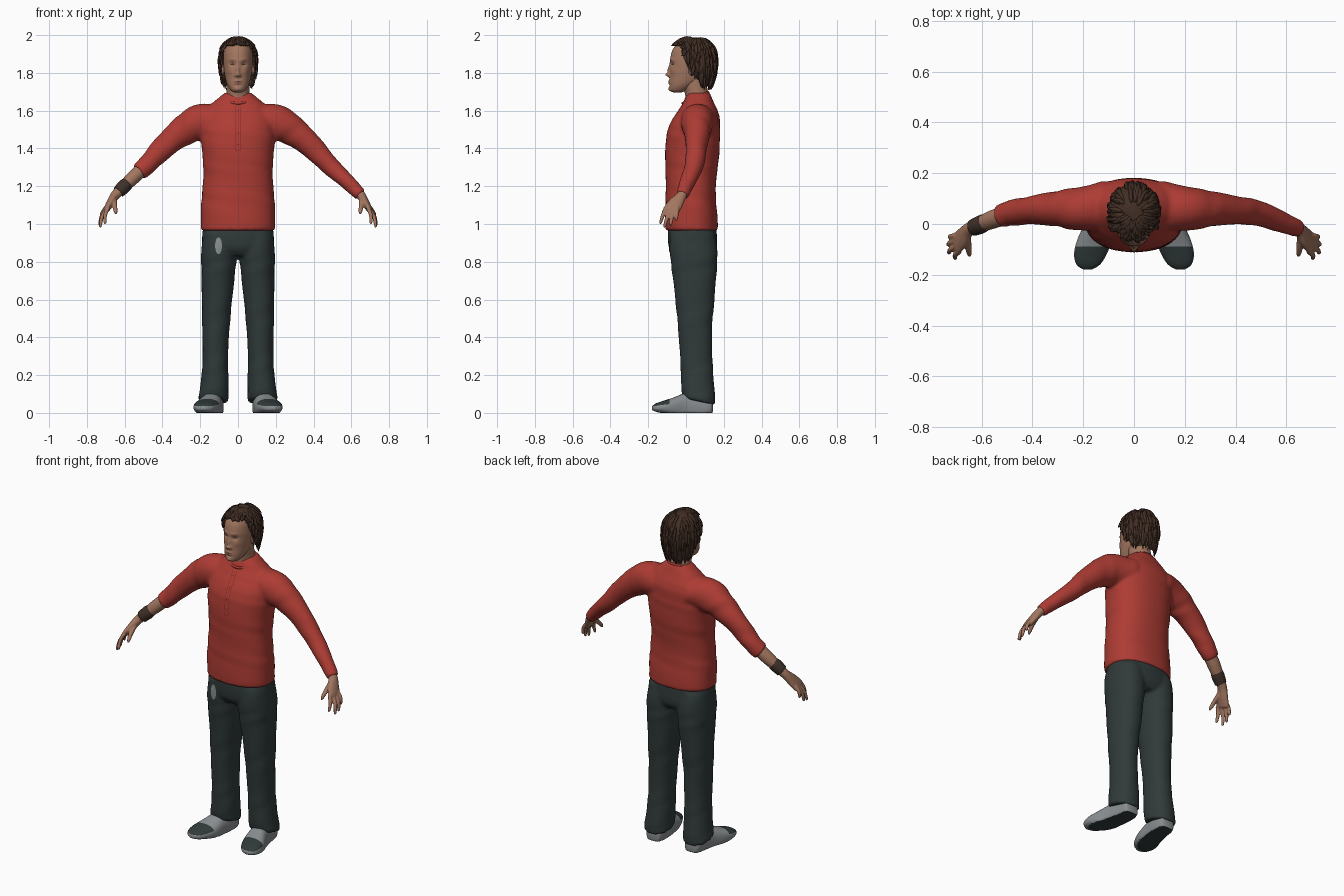
import bpy, bmesh, math, random
from mathutils import Vector

random.seed(4)
if "Cube" in bpy.data.objects:
    bpy.data.objects.remove(bpy.data.objects["Cube"])


def material(name, r, g, b):
    m = bpy.data.materials.new(name)
    m.use_nodes = True
    m.diffuse_color = (r, g, b, 1)
    node = m.node_tree.nodes["Principled BSDF"]
    node.inputs["Base Color"].default_value = (r, g, b, 1)
    node.inputs["Roughness"].default_value = 0.8
    return m


RED = material("shirt red", 0.42, 0.045, 0.034)
SEAM = material("seam dark red", 0.2, 0.02, 0.016)
CLOTH = material("trouser charcoal", 0.03, 0.042, 0.042)
SKIN = material("skin", 0.36, 0.18, 0.115)
LIPS = material("lips", 0.27, 0.11, 0.075)
HAIR = material("hair brown", 0.055, 0.028, 0.018)
SHOE = material("shoe grey", 0.25, 0.27, 0.28)
BAND = material("leather brown", 0.05, 0.03, 0.022)
Z = Vector((0, 0, 1))
Y = Vector((0, 1, 0))


def smooth_path(rows, steps):
    """Catmull-Rom resampling of rows of numbers."""
    out, last = [], len(rows) - 1
    for i in range(last):
        p = [rows[max(0, min(last, i + k))] for k in (-1, 0, 1, 2)]
        for s in range(steps):
            t = s / steps
            out.append([b + t / 2 * (c - a + t * (2 * a - 5 * b + 4 * c - d + t * (3 * (b - c) + d - a)))
                        for a, b, c, d in zip(*p)])
    return out + [list(rows[-1])]


def loft(bm, rows, seg=32, steps=5, axis=None, power=2.0, wrinkle=0.0, side=1):
    """Skin of ellipses; each row is x, y, z, radius one, radius two."""
    rows = smooth_path(rows, steps)
    pts = [Vector((r[0] * side, r[1], r[2])) for r in rows]
    rings = []
    for i, (c, r) in enumerate(zip(pts, rows)):
        tan = axis or (pts[min(i + 1, len(pts) - 1)] - pts[max(i - 1, 0)]).normalized()
        u = Vector((1, 0, 0)) if axis else (Y - tan * tan.y).normalized()
        v = tan.cross(u)
        ring = []
        for k in range(seg):
            a = math.tau * k / seg
            ca, sa = math.cos(a), math.sin(a)
            w = 1 + wrinkle * math.sin(i * 1.1 + 2 * a + math.sin(i * 0.7))
            ring.append(bm.verts.new(c + u * math.copysign(abs(ca) ** (2 / power), ca) * r[3] * w
                                     + v * math.copysign(abs(sa) ** (2 / power), sa) * r[4] * w))
        rings.append(ring)
    for a, b in zip(rings, rings[1:]):
        for k in range(seg):
            bm.faces.new((a[k], a[(k + 1) % seg], b[(k + 1) % seg], b[k]))
    bm.faces.new(rings[0][::-1])
    bm.faces.new(rings[-1])


def finish(name, bm, *mats, voxel=0, smooth=4):
    bmesh.ops.recalc_face_normals(bm, faces=bm.faces)
    mesh = bpy.data.meshes.new(name)
    bm.to_mesh(mesh)
    bm.free()
    for m in mats:
        mesh.materials.append(m)
    mesh.shade_smooth()
    ob = bpy.data.objects.new(name, mesh)
    bpy.context.collection.objects.link(ob)
    if voxel:
        mod = ob.modifiers.new("Blend", "REMESH")
        mod.mode, mod.voxel_size, mod.use_smooth_shade = "VOXEL", voxel, True
        mod = ob.modifiers.new("Relax", "SMOOTH")
        mod.factor, mod.iterations = 0.5, smooth
    return ob


def patch(name, target, cx, cz, rx, rz, mat, square=False, lift=0.003):
    """Thin plate laid on the front of a part."""
    dg = bpy.context.evaluated_depsgraph_get()
    dg.update()
    ev = target.evaluated_get(dg)
    bm = bmesh.new()
    bmesh.ops.create_grid(bm, x_segments=8, y_segments=12, size=1)
    for v in bm.verts:
        x, z = v.co.x, v.co.y
        if not square:
            x, z = x * math.sqrt(1 - z * z / 2), z * math.sqrt(1 - x * x / 2)
        start = Vector((cx + rx * x, -1, cz + rz * z))
        hit, where, _, _ = ev.ray_cast(start, Y)
        v.co = (where if hit else start + Y) - Y * lift
    return finish(name, bm, mat)


# Shirt: torso and both sleeves blended together, right sleeve pushed up
ARM = [(.10, .07, 1.55, .10, .085), (.21, .06, 1.535, .088, .094), (.30, .06, 1.485, .07, .078),
       (.39, .055, 1.41, .057, .063), (.485, .043, 1.31, .051, .05)]
LONG = ARM + [(.57, .012, 1.232, .043, .042), (.65, -.02, 1.153, .034, .034)]
SHORT = ARM + [(.525, .03, 1.275, .047, .047)]
bm = bmesh.new()
TORSO = [(.965, .03, .195, .14), (1.05, .028, .198, .137), (1.15, .025, .191, .133), (1.25, .027, .183, .135),
         (1.35, .032, .188, .142), (1.45, .037, .196, .143), (1.52, .045, .194, .135), (1.58, .06, .182, .115),
         (1.63, .066, .145, .088), (1.67, .066, .1, .07), (1.695, .068, .07, .058)]
loft(bm, [(0, y, z, a, b) for z, y, a, b in TORSO], 48, axis=Z, power=2.3, wrinkle=.008)
loft(bm, LONG, wrinkle=.02)
loft(bm, SHORT, wrinkle=.035, side=-1)
shirt = finish("shirt", bm, RED, voxel=.009, smooth=6)

# Collar band and buttoned front opening
bpy.ops.mesh.primitive_torus_add(major_radius=.073, minor_radius=.007, major_segments=40, minor_segments=8,
                                 location=(0, .05, 1.668), rotation=(.4, 0, 0))
collar = bpy.context.object
collar.name = "collar"
collar.data.materials.append(RED)
collar.data.shade_smooth()
for x in (-.012, .012):
    patch("placket_seam", shirt, x, 1.505, .0014, .118, SEAM, True)
patch("placket_end", shirt, 0, 1.387, .013, .0015, SEAM, True)
for i in range(4):
    patch("button", shirt, 0, 1.6 - i * .06, .004, .004, SEAM)

# Trousers: hips and legs blended, hem lower at the heel
bm = bmesh.new()
HIPS = [(.99, .033, .183, .126), (.93, .034, .19, .13), (.87, .037, .184, .126), (.83, .04, .16, .10)]
LEG = [(.95, .095, .035, .09, .12), (.85, .10, .04, .096, .125), (.75, .104, .044, .089, .119),
       (.6, .111, .047, .08, .104), (.45, .117, .048, .073, .09), (.3, .12, .054, .067, .086),
       (.18, .123, .06, .072, .087), (.09, .129, .066, .079, .088), (.06, .13, .07, .078, .082)]
loft(bm, [(0, y, z, a, b) for z, y, a, b in HIPS], 48, axis=Z, power=2.3)
for s in (1, -1):
    loft(bm, [(x, y, z, a, b) for z, x, y, a, b in LEG], axis=Z, power=2.2, wrinkle=.015, side=s)
for v in bm.verts:
    v.co.z -= (v.co.y - .07) * .3 * max(0, 1 - v.co.z / .2)
trousers = finish("trousers", bm, CLOTH, voxel=.009)
patch("worn_patch", trousers, -.103, .885, .018, .045, SHOE)

# Shoes: grey body, dark toe panel and dark sole
for s, name in ((1, "left_shoe"), (-1, "right_shoe")):
    bm = bmesh.new()
    loft(bm, [(.128, .142, .03, .02, .02), (.128, .13, .03, .045, .045), (.13, .07, .03, .054, .07),
              (.14, 0, .03, .058, .075), (.158, -.07, .03, .068, .05), (.172, -.12, .03, .064, .034),
              (.18, -.16, .028, .046, .022), (.183, -.18, .025, .015, .01)], 40, 6, axis=-Y, power=2.4, side=s)
    for v in bm.verts:
        v.co.z = max(v.co.z, 0)
    bmesh.ops.recalc_face_normals(bm, faces=bm.faces)
    for f in bm.faces:
        c = f.calc_center_median()
        toe = c.y < -.085 and c.z > .036 and f.normal.z > .4
        f.material_index = 1 if toe or (c.z < .004 and f.normal.z < -.7) else 0
    finish(name, bm, SHOE, CLOTH)

# Arms and hands: wrist, palm, four fingers and thumb
FINGERS = [((.688, -.108, 1.085), (.705, -.137, 1.0)), ((.698, -.088, 1.075), (.731, -.115, .982)),
           ((.702, -.066, 1.075), (.733, -.083, .99)), ((.70, -.046, 1.085), (.727, -.052, 1.018))]
for s, name in ((1, "left_hand"), (-1, "right_hand")):
    bm = bmesh.new()
    loft(bm, [(.47, .045, 1.325, .036, .036), (.55, .02, 1.25, .037, .037), (.61, -.004, 1.192, .03, .031),
              (.65, -.022, 1.152, .027, .025), (.675, -.052, 1.112, .039, .021), (.695, -.075, 1.078, .043, .016),
              (.70, -.08, 1.066, .035, .01)], 24, side=s)
    for a, b in FINGERS:
        a, b = Vector(a), Vector(b)
        mid = a.lerp(b, .5) + Vector((.007, 0, .004))
        loft(bm, [(*a, .011, .012), (*mid, .0105, .0105), (*a.lerp(b, .93), .008, .008), (*b, .002, .002)],
             10, 4, side=s)
    loft(bm, [(.655, -.045, 1.13, .017, .015), (.652, -.09, 1.095, .013, .013), (.648, -.118, 1.065, .01, .01),
              (.646, -.125, 1.05, .003, .003)], 10, 4, side=s)
    finish(name, bm, SKIN, voxel=.0045, smooth=3)
bm = bmesh.new()
loft(bm, [(.588, .006, 1.213, .034, .035), (.605, -.003, 1.197, .036, .037), (.632, -.014, 1.17, .033, .033)],
     24, side=-1)
finish("wristband", bm, BAND)

# Head: rings from chin to crown, features pushed in or out of the front
bm = bmesh.new()
HEAD = [(1.697, -.045, .02, .022), (1.707, -.04, .038, .045), (1.735, -.018, .056, .071), (1.775, .012, .068, .099),
        (1.82, .026, .075, .111), (1.87, .031, .078, .115), (1.92, .036, .074, .108), (1.955, .04, .058, .085),
        (1.975, .042, .03, .045)]
loft(bm, [(0, y, z, a, b) for z, y, a, b in HEAD], 96, 9, axis=Z, power=2.15)
BUMPS = [(0, 1.815, .009, .025, .012), (0, 1.79, .012, .010, .019), (.012, 1.786, .007, .007, .007),
         (.03, 1.845, .016, .011, -.011), (.028, 1.868, .02, .008, .004), (0, 1.757, .02, .005, .005),
         (0, 1.745, .017, .005, .005), (0, 1.735, .02, .005, -.004), (0, 1.713, .018, .011, .006),
         (.045, 1.81, .018, .018, .004)]
for v in bm.verts:
    if v.co.y < 0:
        v.co.y -= sum(d * math.exp(-((abs(v.co.x) - x) / w) ** 2 - ((v.co.z - z) / h) ** 2)
                      for x, z, w, h, d in BUMPS)
head = finish("head", bm, SKIN)
bm = bmesh.new()
loft(bm, [(0, .065, 1.6, .085, .07), (0, .058, 1.68, .064, .062), (0, .045, 1.74, .06, .064),
          (0, .04, 1.8, .058, .06)], axis=Z)
finish("neck", bm, SKIN)
patch("lips", head, 0, 1.751, .021, .007, LIPS, lift=.001)
for s in (1, -1):
    patch("eye", head, .03 * s, 1.845, .011, .0035, BAND, lift=.001)
    patch("eyebrow", head, .031 * s, 1.867, .017, .003, LIPS, lift=.001)
    bpy.ops.mesh.primitive_uv_sphere_add(segments=16, ring_count=10, radius=1, location=(.079 * s, .03, 1.815))
    ear = bpy.context.object
    ear.name, ear.scale = "ear", (.009, .018, .03)
    ear.data.materials.append(SKIN)
    ear.data.shade_smooth()


# Hair: a cap that reaches the nape, covered with tapered locks
def scalp(a, t, lift=0.0):
    c = math.cos(a)
    ramp = lambda lo, hi: max(0, min(1, (hi - c) / (hi - lo)))
    end = 1.945 - .14 * ramp(.2, .6) - .075 * ramp(-.5, .2)
    z = 1.988 - (1.988 - end) * t * t
    k = (z - 1.875) / .115
    r = math.sqrt(max(0, 1 - k * k)) if k > 0 else 1 - .13 * k * k
    return Vector((math.sin(a) * (.097 * r + lift), .045 - c * ((.138 if c > 0 else .114) * r + lift), z + lift * .2))


bm = bmesh.new()
SEG, ROWS = 60, 14
grid = [[bm.verts.new(scalp(math.tau * i / SEG, max(j / ROWS, .02), .003 * math.sin(i * 1.9 + j * .4)))
         for i in range(SEG)] for j in range(ROWS + 1)]
for a, b in zip(grid, grid[1:]):
    for i in range(SEG):
        bm.faces.new((a[i], a[(i + 1) % SEG], b[(i + 1) % SEG], b[i]))
bm.faces.new(grid[0])
finish("hair_cap", bm, HAIR)
bm = bmesh.new()
for i in range(260):
    a = random.uniform(0, math.tau)
    t0 = random.uniform(.1, .85)
    t1 = min(t0 + random.uniform(.22, .4), 1.04)
    turn, out = random.uniform(-.18, .18), random.uniform(.004, .013)
    loft(bm, [(*scalp(a + turn * k * k, t0 + (t1 - t0) * k, out * k * k), r, r * .8)
              for k, r in ((0, .005), (.35, .01), (.75, .008), (1, .001))], 6, 3)
finish("hair_locks", bm, HAIR)
